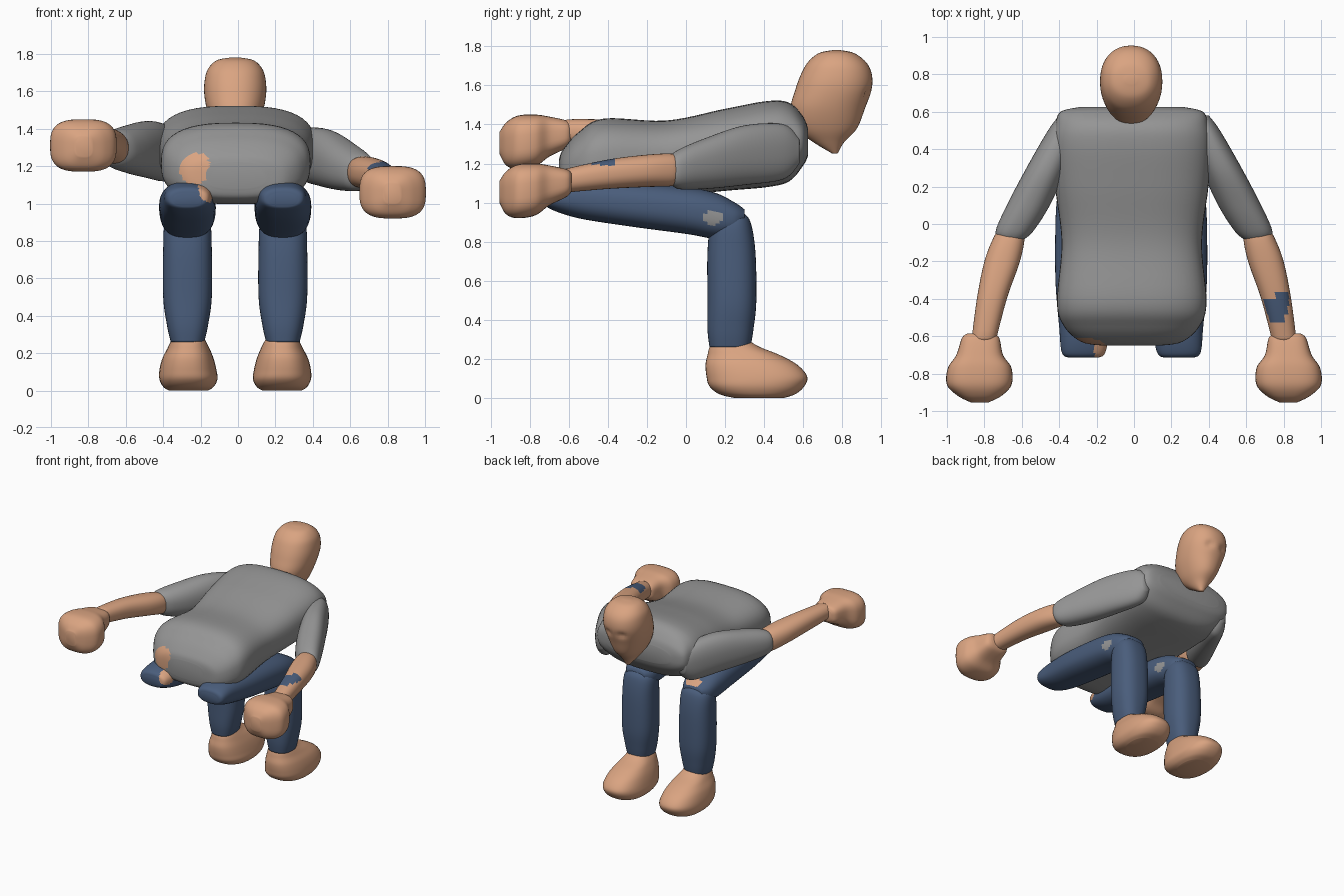
import bpy, bmesh, math
from mathutils import Vector

if "Cube" in bpy.data.objects:
    bpy.data.objects.remove(bpy.data.objects["Cube"])


def material(name, rgb):
    m = bpy.data.materials.new(name)
    m.diffuse_color = (*rgb, 1)
    m.use_nodes = True
    m.node_tree.nodes["Principled BSDF"].inputs["Base Color"].default_value = m.diffuse_color
    return m


SKIN, SHIRT, JEANS = MATS = [
    material("skin", (0.70, 0.37, 0.22)),
    material("grey cloth", (0.30, 0.30, 0.30)),
    material("blue cloth", (0.068, 0.11, 0.20)),
]


def spline(rings, steps):
    """Smoothly interpolate between the measured rings (Catmull-Rom)."""
    out, n = [], len(rings)
    for i in range(n - 1):
        p = [rings[max(0, min(n - 1, i + k))] for k in (-1, 0, 1, 2)]
        for s in range(steps):
            t = s / steps
            out.append([0.5 * (2 * b + (c - a) * t + (2 * a - 5 * b + 4 * c - d) * t * t
                               + (3 * b - a - 3 * c + d) * t ** 3)
                        for a, b, c, d in zip(*p)])
    return out + [list(rings[-1])]


def loft(name, axis, rings, mat, power=2.3, place=None, patches=(), seg=48):
    """Rings are (position on axis, x min, x max, low, high); low/high run on the other axis.
    Patches are (centre, radii, material) ellipsoids that recolour faces."""
    bm = bmesh.new()
    loops = []
    for t, x0, x1, lo, hi in spline(rings, 6):
        loop = []
        for i in range(seg):
            a = 2 * math.pi * i / seg
            c, s = math.cos(a), math.sin(a)
            u = (x0 + x1) / 2 + (x1 - x0) / 2 * math.copysign(abs(c) ** (2 / power), c)
            v = (lo + hi) / 2 + (hi - lo) / 2 * math.copysign(abs(s) ** (2 / power), s)
            co = Vector((u, t, v) if axis == "y" else (u, v, t))
            loop.append(bm.verts.new(place(co) if place else co))
        loops.append(loop)
    for a, b in zip(loops, loops[1:]):
        for i in range(seg):
            j = (i + 1) % seg
            bm.faces.new((a[i], a[j], b[j], b[i]))
    bm.faces.new(loops[0])
    bm.faces.new(loops[-1])
    bmesh.ops.recalc_face_normals(bm, faces=bm.faces)
    for f in bm.faces:
        f.smooth = True
        f.material_index = MATS.index(mat)
        c = f.calc_center_median()
        for centre, radii, m in patches:
            if sum(((c[k] - centre[k]) / radii[k]) ** 2 for k in range(3)) < 1:
                f.material_index = MATS.index(m)
    me = bpy.data.meshes.new(name)
    bm.to_mesh(me)
    bm.free()
    for m in MATS:
        me.materials.append(m)
    ob = bpy.data.objects.new(name, me)
    bpy.context.collection.objects.link(ob)
    return ob


# Torso, bent forward to lie nearly level
MID = -0.012
torso = [(-0.65, .16, 1.08, 1.22), (-0.63, .27, 1.03, 1.27), (-0.55, .36, 1.0, 1.36),
         (-0.42, .40, 1.0, 1.43), (-0.10, .375, 1.03, 1.42), (0.20, .41, 1.06, 1.48),
         (0.42, .425, 1.08, 1.52), (0.53, .41, 1.11, 1.51), (0.60, .38, 1.19, 1.44),
         (0.625, .28, 1.24, 1.38)]
loft("torso", "y", [(t, MID - w, MID + w, lo, hi) for t, w, lo, hi in torso], SHIRT, 2.7,
     patches=[((-.23, -.63, 1.19), (.085, .08, .085), SKIN)])


# Head, face turned to +y with shallow eye sockets
def sockets(co):
    if co.y > 0.75:
        d = (abs(co.x + .015) - .06) ** 2 / .0008 + (co.z - 1.56) ** 2 / .0006
        co.y -= 0.018 * math.exp(-d)
    return co


head = [(1.25, .015, .75, .775), (1.31, .06, .65, .81), (1.38, .105, .56, .875),
        (1.48, .145, .535, .915), (1.58, .165, .56, .95), (1.66, .163, .59, .95),
        (1.72, .145, .625, .92), (1.765, .10, .68, .86), (1.78, .03, .75, .79)]
loft("head", "z", [(t, -.015 - w, -.015 + w, lo, hi) for t, w, lo, hi in head], SKIN, 2.2,
     place=sockets)

# Arms swept back; the arm on the -x side is raised towards the hand
upper_arm = [(.58, .33, .40, 1.20, 1.33), (.50, .30, .46, 1.12, 1.40), (.30, .36, .575, 1.09, 1.395),
             (.10, .45, .68, 1.07, 1.33), (-.04, .54, .74, 1.07, 1.27), (-.09, .60, .71, 1.11, 1.23)]
forearm = [(-.03, .61, .72, 1.11, 1.23), (-.07, .585, .75, 1.085, 1.25), (-.20, .61, .80, 1.08, 1.245),
           (-.40, .68, .84, 1.07, 1.22), (-.63, .74, .87, 1.05, 1.17)]
hand = [(-.585, .75, .89, 1.06, 1.15), (-.61, .72, .92, 1.03, 1.17), (-.70, .70, .95, .985, 1.19),
        (-.77, .655, .995, .935, 1.20), (-.86, .655, 1.0, .92, 1.195), (-.92, .71, .94, .94, 1.16),
        (-.955, .78, .87, 1.0, 1.11)]


def raised(co):
    lift = 0.25 * max(0, min(1, (0.5 - co.y) / 1.1))
    return Vector((-co.x, co.y, co.z + lift))


for side, place in (("left", None), ("right", raised)):
    loft(side + "_upper_arm", "y", upper_arm, SHIRT, 2.3, place)
    spots = [((.76, -.42, 1.19), (.07, .11, .035), JEANS)] if side == "left" else []
    loft(side + "_forearm", "y", forearm, SKIN, 2.3, place, spots)
    loft(side + "_hand", "y", hand, SKIN, 3.0, place)

# Legs: level thighs, upright shins, feet pointing to +y
thigh = [(-.715, .17, .31, .99, 1.05), (-.69, .125, .355, .965, 1.09), (-.55, .10, .37, .92, 1.12),
         (-.30, .09, .39, .88, 1.11), (0, .09, .39, .84, 1.08), (.15, .10, .38, .815, 1.05),
         (.25, .12, .36, .83, 1.0), (.30, .16, .32, .88, .965)]
shin = [(.95, .17, .31, .18, .29), (.90, .12, .36, .13, .33), (.75, .11, .37, .11, .355),
        (.50, .11, .37, .11, .36), (.35, .13, .35, .11, .345), (.26, .15, .33, .12, .33)]
foot = [(0, .13, .34, .25, .50), (.02, .10, .37, .17, .56), (.06, .08, .39, .12, .605),
        (.11, .085, .39, .105, .62), (.17, .10, .375, .10, .57), (.22, .12, .35, .11, .48),
        (.26, .14, .33, .12, .38), (.295, .16, .31, .14, .32)]


def mirrored(co):
    return Vector((-0.03 - co.x, co.y, co.z))


for side, place in (("left", None), ("right", mirrored)):
    if side == "left":
        spots = [((.38, .14, .92), (.08, .05, .035), SHIRT)]
    else:
        spots = [((-.13, .14, .92), (.08, .05, .035), SHIRT),
                 ((-.25, .27, .985), (.07, .05, .04), SKIN),
                 ((-.17, -.66, 1.06), (.05, .08, .06), SKIN)]
    loft(side + "_thigh", "y", thigh, JEANS, 2.4, place, spots)
    loft(side + "_shin", "z", shin, JEANS, 2.5, place)
    loft(side + "_foot", "z", foot, SKIN, 2.4, place)
